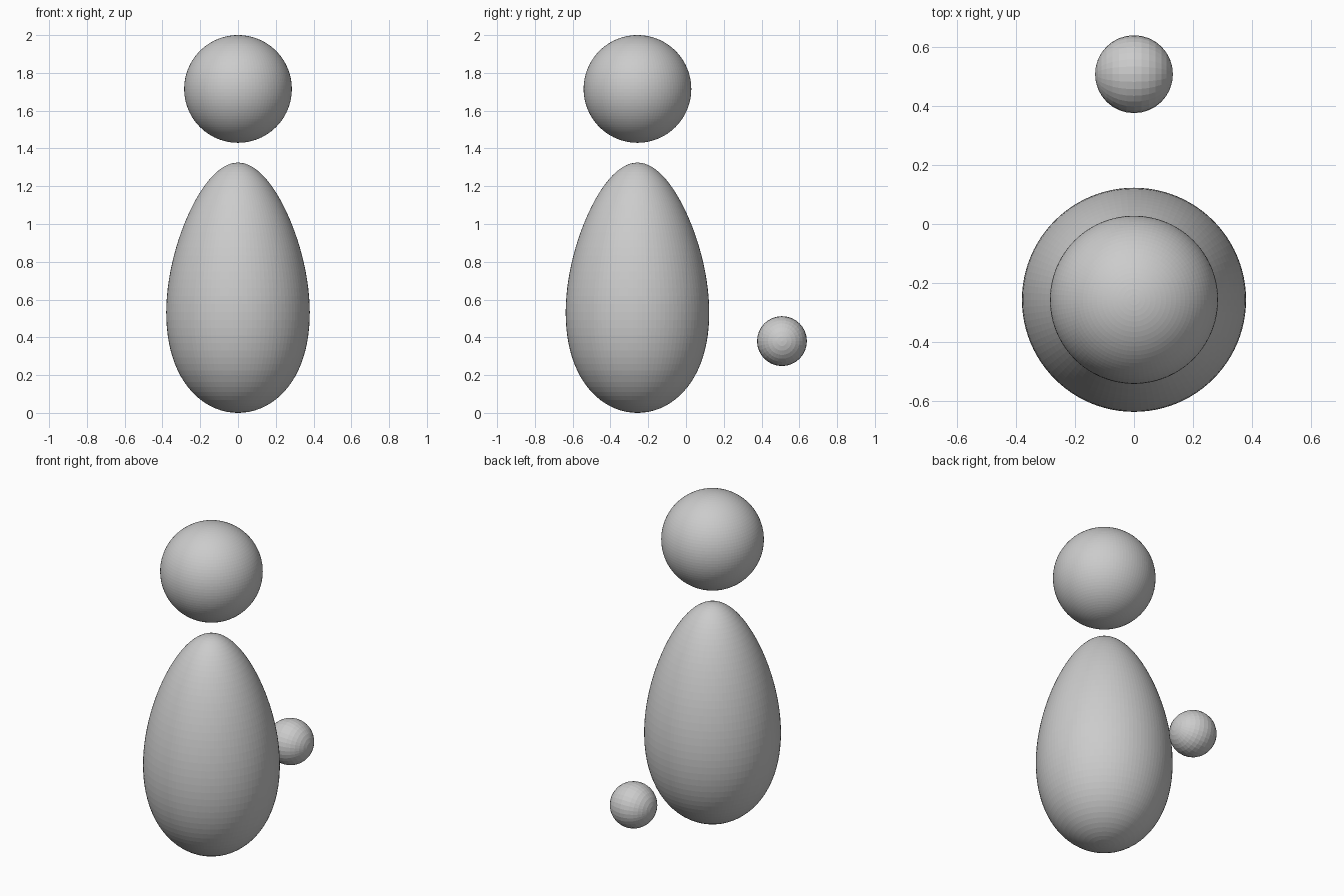
import bpy, bmesh, math
from mathutils import Matrix

cube = bpy.data.objects.get("Cube")
if cube:
    bpy.data.objects.remove(cube, do_unlink=True)

grey = bpy.data.materials.new("light grey")
grey.use_nodes = True
grey.diffuse_color = (0.6, 0.6, 0.6, 1)
grey.node_tree.nodes["Principled BSDF"].inputs["Base Color"].default_value = (0.6, 0.6, 0.6, 1)


def ball(name, location, size, segments, taper=0.0, tilt=0.0):
    """Faceted ball, scaled to half-sizes, narrowing upwards by taper."""
    bm = bmesh.new()
    bmesh.ops.create_uvsphere(bm, u_segments=segments, v_segments=segments // 2, radius=1,
                              matrix=Matrix.Rotation(tilt, 4, 'Y'))
    for v in bm.verts:
        narrow = 1 - taper * v.co.z
        v.co.x *= size[0] * narrow
        v.co.y *= size[1] * narrow
        v.co.z *= size[2]
    mesh = bpy.data.meshes.new(name)
    bm.to_mesh(mesh)
    bm.free()
    mesh.materials.append(grey)
    obj = bpy.data.objects.new(name, mesh)
    obj.location = location
    bpy.context.collection.objects.link(obj)
    return obj


# Egg-shaped body, widest below the middle
ball("body", (0, -0.257, 0.6625), (0.3717, 0.3717, 0.6625), 96, taper=0.217)
# Head floating above the body
ball("head", (0, -0.257, 1.715), (0.285, 0.285, 0.285), 96)
# Coarser tail ball behind, its poles pointing sideways
ball("tail", (0, 0.508, 0.38), (0.132, 0.132, 0.132), 32, tilt=math.pi / 2)
